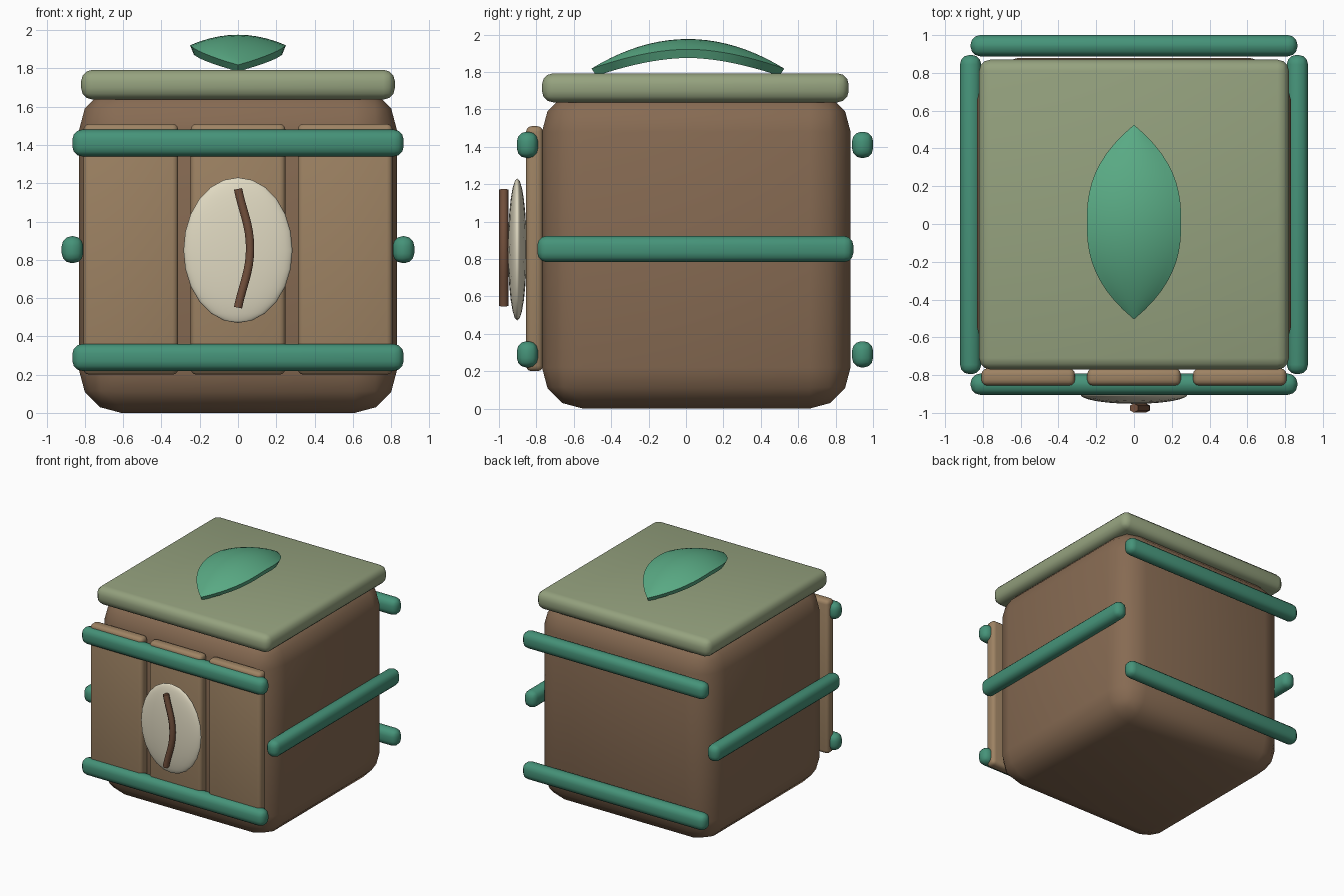
import bpy, bmesh, math

if "Cube" in bpy.data.objects:
    bpy.data.objects.remove(bpy.data.objects["Cube"])


def material(name, rgb):
    m = bpy.data.materials.new(name)
    m.diffuse_color = (*rgb, 1)
    m.use_nodes = True
    m.node_tree.nodes["Principled BSDF"].inputs["Base Color"].default_value = m.diffuse_color
    return m


BROWN = material("brown", (0.24, 0.145, 0.085))
TAN = material("tan", (0.34, 0.225, 0.125))
SAGE = material("sage", (0.30, 0.36, 0.21))
GREEN = material("green", (0.06, 0.29, 0.19))
LEAF = material("leaf_green", (0.10, 0.40, 0.23))
CREAM = material("cream", (0.75, 0.70, 0.54))
DARK = material("dark_brown", (0.17, 0.08, 0.045))


def smooth(ob, angle=32):
    bpy.ops.object.select_all(action='DESELECT')
    ob.select_set(True)
    bpy.context.view_layer.objects.active = ob
    bpy.ops.object.shade_smooth_by_angle(angle=math.radians(angle))


def box(name, loc, size, bevel, mat, segments=3):
    bpy.ops.mesh.primitive_cube_add(size=1, location=loc)
    ob = bpy.context.object
    ob.name = name
    ob.scale = size
    bpy.ops.object.transform_apply(location=False, rotation=False, scale=True)
    mod = ob.modifiers.new("bevel", 'BEVEL')
    mod.width, mod.segments = bevel, segments
    bpy.ops.object.modifier_apply(modifier="bevel")
    ob.data.materials.append(mat)
    smooth(ob)
    return ob


# Canister body and lid
box("body", (0, 0.055, 0.85), (1.66, 1.65, 1.70), 0.22, BROWN)
box("lid", (0, 0.05, 1.715), (1.64, 1.64, 0.155), 0.06, SAGE)

# Front slats
for i in (-1, 0, 1):
    box("front_slat", (i * 0.56, -0.81, 0.855), (0.495, 0.09, 1.31), 0.03, TAN)

# Front and back bands, and one band on each side
for z in (0.29, 1.41):
    for name, y in (("front_band", -0.848), ("back_band", 0.944)):
        box(name, (0, y, z), (1.73, 0.112, 0.14), 0.05, GREEN)
for s in (-1, 1):
    box("side_band", (s * 0.865, 0.05, 0.853), (0.112, 1.69, 0.14), 0.05, GREEN)

# Bean emblem
bpy.ops.mesh.primitive_uv_sphere_add(segments=24, ring_count=12, radius=1,
                                     location=(0, -0.902, 0.85))
bean = bpy.context.object
bean.name = "bean"
bean.scale = (0.285, 0.05, 0.38)
bean.data.materials.append(CREAM)
smooth(bean, 40)

# Curved bean crease
cu = bpy.data.curves.new("bean_crease", 'CURVE')
cu.dimensions = '3D'
cu.bevel_depth, cu.bevel_resolution = 0.025, 1
cu.resolution_u, cu.use_fill_caps = 8, True
sp = cu.splines.new('BEZIER')
sp.bezier_points.add(2)
for p, (x, z) in zip(sp.bezier_points, ((0, 1.17), (0.063, 0.86), (0, 0.55))):
    p.co = (x, -0.974, z)
    p.handle_left_type = p.handle_right_type = 'AUTO'
cu.materials.append(DARK)
bpy.context.collection.objects.link(bpy.data.objects.new("bean_crease", cu))

# Arched leaf handle: domed pointed sheet with thickness
bm = bmesh.new()
NY, NX = 20, 10
rows = []
for j in range(NY + 1):
    t = -1 + 2 * j / NY
    w = 1 - abs(t) ** 2.5
    row = []
    for i in range(NX + 1):
        u = -1 + 2 * i / NX
        z = 1.976 - 0.158 * t * t - 0.055 * w * u * u
        row.append(bm.verts.new((0.25 * w * u, 0.01 + 0.515 * t, z)))
    rows.append(row)
for a, b in zip(rows, rows[1:]):
    for i in range(NX):
        bm.faces.new((a[i], a[i + 1], b[i + 1], b[i]))
bmesh.ops.remove_doubles(bm, verts=bm.verts, dist=1e-4)
me = bpy.data.meshes.new("leaf_handle")
bm.to_mesh(me)
bm.free()
leaf = bpy.data.objects.new("leaf_handle", me)
bpy.context.collection.objects.link(leaf)
me.materials.append(LEAF)
sol = leaf.modifiers.new("thickness", 'SOLIDIFY')
sol.thickness, sol.offset = 0.05, -1
bpy.context.view_layer.objects.active = leaf
bpy.ops.object.select_all(action='DESELECT')
leaf.select_set(True)
bpy.ops.object.modifier_apply(modifier="thickness")
smooth(leaf)
